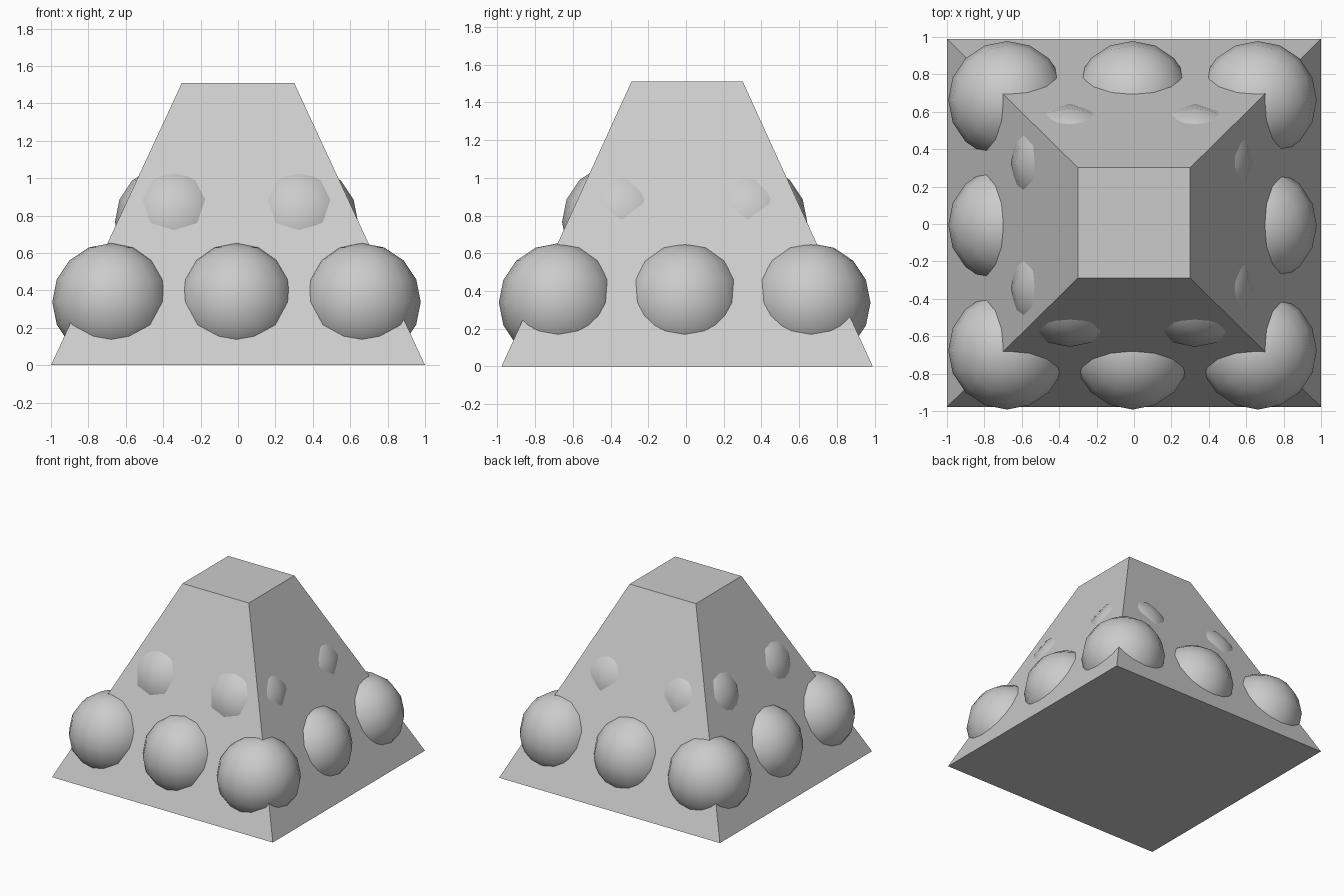
import bpy, bmesh

if "Cube" in bpy.data.objects:
    bpy.data.objects.remove(bpy.data.objects["Cube"])

R = 0.315          # ball radius
STEP = 0.67        # spacing between ball centres
Z0, DZ = 0.338, 0.427   # first layer height, layer spacing


def add_object(name, bm):
    mesh = bpy.data.meshes.new(name)
    bm.to_mesh(mesh)
    bm.free()
    obj = bpy.data.objects.new(name, mesh)
    bpy.context.collection.objects.link(obj)
    return obj


# Square block tapering to a flat top
bm = bmesh.new()
bmesh.ops.create_cube(bm, size=2)
for v in bm.verts:
    top = v.co.z > 0
    v.co.x *= 0.30 if top else 1.0
    v.co.y = v.co.y * (0.295 if top else 0.984) + 0.006
    v.co.z = 1.51 if top else 0.0
add_object("tapered_block", bm)


# Stacked balls: 3x3, then 2x2, then a single one, poking through the block
def ball(name, x, y, z):
    bm = bmesh.new()
    bmesh.ops.create_uvsphere(bm, u_segments=16, v_segments=8, radius=R)
    bmesh.ops.translate(bm, verts=bm.verts, vec=(x, y, z))
    for f in bm.faces:
        f.smooth = True
    add_object(name, bm)


for layer, count in enumerate((3, 2, 1)):
    for i in range(count):
        for j in range(count):
            x = (i - (count - 1) / 2) * STEP - 0.008
            y = (j - (count - 1) / 2) * STEP - 0.007
            ball(f"ball_layer{layer + 1}_{i + 1}_{j + 1}", x, y, Z0 + layer * DZ)
